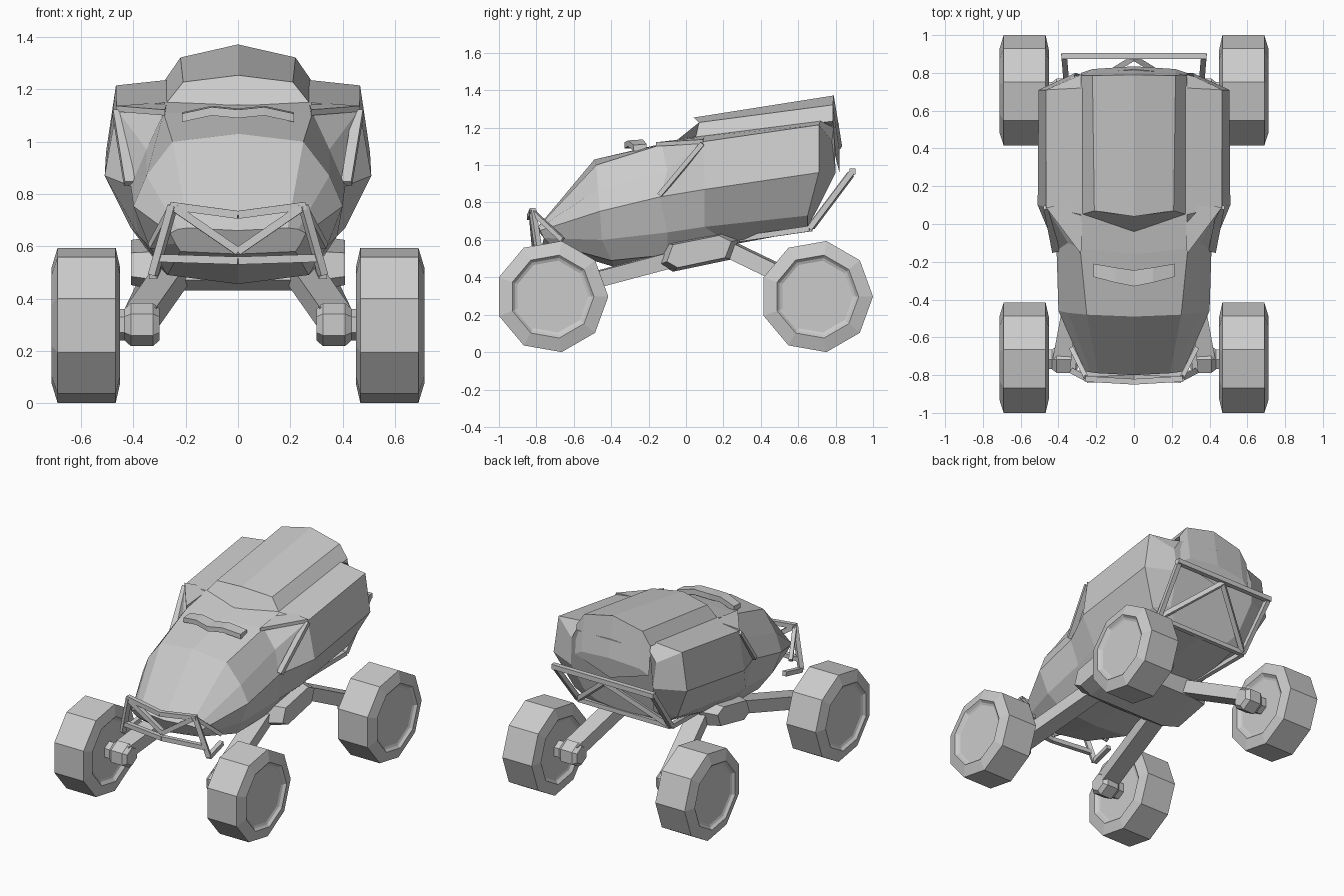
import bpy, bmesh
from math import cos, sin, pi
from mathutils import Vector, Matrix

if "Cube" in bpy.data.objects:
    bpy.data.objects.remove(bpy.data.objects["Cube"])


def finish(name, bm):
    bmesh.ops.remove_doubles(bm, verts=bm.verts, dist=0.0005)
    bmesh.ops.recalc_face_normals(bm, faces=bm.faces)
    me = bpy.data.meshes.new(name)
    bm.to_mesh(me)
    bm.free()
    ob = bpy.data.objects.new(name, me)
    bpy.context.collection.objects.link(ob)
    return ob


def loft(name, rings):
    """Skin closed rings of equal length and cap both ends."""
    bm = bmesh.new()
    loops = [[bm.verts.new(p) for p in r] for r in rings]
    n = len(loops[0])
    for a, b in zip(loops, loops[1:]):
        for i in range(n):
            j = (i + 1) % n
            bm.faces.new((a[i], a[j], b[j], b[i]))
    bm.faces.new(loops[0])
    bm.faces.new(loops[-1])
    return finish(name, bm)


def mirrored(half):
    """Close a half section whose first and last points lie on x = 0."""
    return half + [(-x, y, z) for x, y, z in half[-2:0:-1]]


def lathe(name, profile, y, z, sides, phase=0):
    """Revolve (x, radius) pairs around an axle parallel to x."""
    return loft(name, [[(x, y + r * cos(phase + 2 * pi * i / sides),
                         z + r * sin(phase + 2 * pi * i / sides))
                        for i in range(sides)] for x, r in profile])


def beam(name, p, q, w, h):
    p, q = Vector(p), Vector(q)
    bm = bmesh.new()
    bmesh.ops.create_cube(bm, size=1)
    rot = (q - p).to_track_quat('Z', 'Y').to_matrix().to_4x4()
    size = Matrix.Diagonal((w, h, (q - p).length, 1))
    bm.transform(Matrix.Translation((p + q) / 2) @ rot @ size)
    return finish(name, bm)


def tube(name, pts, t=0.03):
    for a, b in zip(pts, pts[1:]):
        beam(name, a, b, t, t)


# Body shell: top centre, top edge, upper side, belt, chine, lower edge, keel
hull = [
    [(0, -.80, .66), (.19, -.79, .67), (.23, -.785, .665), (.26, -.78, .65),
     (.24, -.76, .61), (.22, -.73, .58), (0, -.77, .57)],
    [(0, -.49, 1.03), (.25, -.48, 1.0), (.35, -.47, .87), (.40, -.46, .753),
     (.34, -.45, .60), (.27, -.40, .49), (0, -.38, .455)],
    [(0, -.16, 1.107), (.285, -.13, 1.11), (.35, -.10, .97), (.41, -.14, .83),
     (.38, -.10, .64), (.30, -.10, .52), (0, -.10, .48)],
    [(0, .05, 1.16), (.28, .05, 1.15), (.465, .09, 1.125), (.51, .10, .87),
     (.41, .10, .67), (.31, .22, .585), (0, .22, .57)],
    [(0, .72, 1.26), (.28, .72, 1.235), (.467, .71, 1.215), (.505, .71, .96),
     (.39, .65, .73), (.29, .65, .67), (0, .65, .65)],
    [(0, .82, 1.22), (.28, .79, 1.20), (.32, .78, 1.13), (.31, .80, .96),
     (.28, .70, .76), (.22, .66, .69), (0, .67, .67)],
]
loft("body_shell", [mirrored(s) for s in hull])

# Raised roof and rear panel
roof = [
    [(0, .04, 1.254), (.21, .07, 1.228), (.28, .05, 1.14), (0, -.04, 1.14)],
    [(0, .79, 1.372), (.22, .785, 1.322), (.28, .785, 1.235), (0, .785, 1.1)],
    [(0, .835, 1.10), (.22, .82, 1.08), (.28, .80, 1.04), (0, .82, .96)],
]
loft("roof_hump", [mirrored(s) for s in roof])

# Hood air vent
vent = [(.215, -.28, -.21, 1.075), (.10, -.31, -.23, 1.10), (0, -.33, -.245, 1.09)]
rows = [(-x, a, b, z) for x, a, b, z in vent] + vent[1::-1]
loft("hood_vent", [[(x, a, z), (x, b, z), (x, b, z + .037), (x, a, z + .032)]
                   for x, a, b, z in rows])

# Chassis block under the belly
block = [(-.14, .47), (-.07, .43), (.24, .495), (.28, .60), (.20, .64), (-.10, .58)]
loft("chassis_block", [[(x, .07 + (y - .07) * k, .55 + (z - .55) * k) for y, z in block]
                       for x, k in ((-.41, .82), (-.30, 1), (.30, 1), (.41, .82))])

tyre = [(.472, .19), (.468, .205), (.451, .225), (.468, .3015), (.69, .3015),
        (.713, .225), (.698, .21), (.692, .195)]
hub = [(.30, .06), (.325, .082), (.41, .082), (.435, .06), (.475, .06)]

for s in (-1, 1):
    # Side shelf over the window recess and its slanted pillar
    tri = [(.28, -.16, 1.10), (.467, .09, 1.115), (.27, .10, 1.13)]
    loft("window_shelf", [[(s * x, y, z + d) for x, y, z in tri] for d in (0, .022)])
    beam("window_pillar", (s * .415, -.14, .84), (s * .46, .09, 1.115), .04, .025)

    # Wheels, hubs and suspension arms
    for end, y in (("front", -.717), ("rear", .6985)):
        lathe(end + "_wheel", [(s * x, r) for x, r in tyre], y, .297, 9)
        lathe(end + "_hub", [(s * x, r) for x, r in hub], y, .30, 6, pi / 6)
        root = (s * .24, -.02, .51) if y < 0 else (s * .25, .18, .575)
        beam(end + "_arm", root, (s * .37, y, .325), .12, .085)

    # Front guard sides
    tube("front_guard_leg", [(s * .25, -.82, .755), (s * .325, -.78, .49),
                             (s * .31, -.62, .52)])
    tube("front_guard_brace", [(s * .24, -.825, .745), (0, -.81, .58)])
    tube("front_guard_top", [(s * .26, -.82, .755), (0, -.835, .72)])
    tube("front_guard_bar", [(s * .31, -.79, .555), (0, -.815, .545)])
    tube("front_guard_stay", [(s * .25, -.82, .75), (s * .33, -.66, .60)], .025)

    # Rear guard sides
    tube("rear_guard_leg", [(s * .37, .89, .965), (s * .35, .66, .66),
                            (s * .28, .25, .60)])
    tube("rear_guard_brace", [(0, .88, .95), (s * .34, .67, .67)])

# Rear guard cross bars
tube("rear_guard_top", [(-.385, .89, .965), (.385, .89, .965)], .033)
tube("rear_guard_bottom", [(-.35, .66, .66), (.35, .66, .66)])
